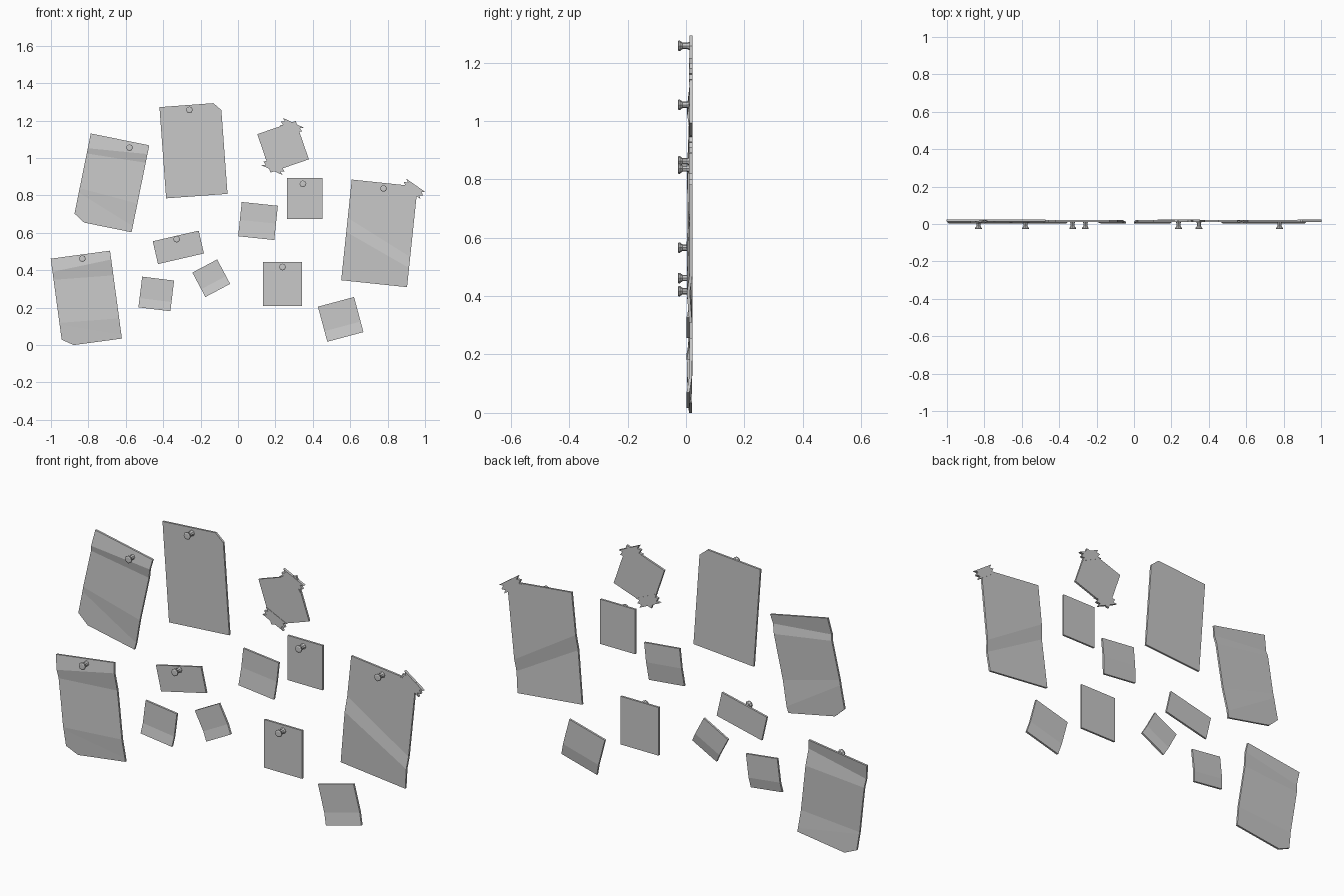
import bpy
import bmesh
from math import radians, cos, sin, tau
from mathutils import Vector

cube = bpy.data.objects.get("Cube")
if cube:
    bpy.data.objects.remove(cube, do_unlink=True)

SHADE = 0.58
grey = bpy.data.materials.new("light_grey")
grey.use_nodes = True
grey.diffuse_color = (SHADE, SHADE, SHADE, 1)
grey.node_tree.nodes["Principled BSDF"].inputs["Base Color"].default_value = (SHADE, SHADE, SHADE, 1)

THICK = 0.01
BACK = 0.012      # front surface of a sheet lying flat


def finish(bm, name, x, z, angle=0):
    """Turn a bmesh into a placed object, rotated in the plane of the wall."""
    bmesh.ops.recalc_face_normals(bm, faces=bm.faces)
    mesh = bpy.data.meshes.new(name)
    bm.to_mesh(mesh)
    bm.free()
    mesh.materials.append(grey)
    obj = bpy.data.objects.new(name, mesh)
    obj.location = (x, 0, z)
    obj.rotation_euler.y = -radians(angle)
    bpy.context.collection.objects.link(obj)
    return obj


def thicken(bm, depth):
    """Extrude an open surface backwards into a solid slab."""
    grown = bmesh.ops.extrude_face_region(bm, geom=list(bm.faces), use_keep_orig=True)
    verts = [g for g in grown["geom"] if isinstance(g, bmesh.types.BMVert)]
    bmesh.ops.translate(bm, verts=verts, vec=(0, depth, 0))


def sheet(name, x, z, width, height, angle, folds=(), ends=(BACK, BACK), clip=None):
    """Paper sheet; each fold is (left drop, right drop, left y, right y)."""
    bm = bmesh.new()
    rows = [(0, 0, ends[0], ends[0]), *folds, (1, 1, ends[1], ends[1])]
    previous = None
    for left, right, y_left, y_right in rows:
        row = (bm.verts.new((-width / 2, y_left, height * (0.5 - left))),
               bm.verts.new((width / 2, y_right, height * (0.5 - right))))
        if previous:
            bm.faces.new((previous[0], previous[1], row[1], row[0]))
        previous = row
    # Snip one corner: side signs, then the cut lengths along each edge
    if clip:
        side, end, cut_x, cut_z = clip
        point = Vector((side * (width / 2 - cut_x), 0, end * height / 2))
        normal = Vector((side * cut_z, 0, end * cut_x))
        bmesh.ops.bisect_plane(bm, geom=bm.verts[:] + bm.edges[:] + bm.faces[:],
                               plane_co=point, plane_no=normal, clear_outer=True)
    thicken(bm, THICK)
    return finish(bm, name, x, z, angle)


def tape(name, x, z, angle, length=0.125, width=0.045, teeth=2):
    """Tape strip with serrated ends."""
    bm = bmesh.new()
    outline = []
    for side in (1, -1):
        for i in range(2 * teeth + 1):
            reach = length / 2 - (0.018 if i % 2 else 0)
            across = width * (0.5 - i / (2 * teeth))
            outline.append(bm.verts.new((side * reach, BACK - 0.002, side * across)))
    bm.faces.new(outline)
    thicken(bm, THICK + 0.003)
    return finish(bm, name, x, z, angle)


def push_pin(name, x, z, sides=8):
    """Spool-shaped pin, lofted from rings along y."""
    bm = bmesh.new()
    profile = ((-0.028, 0.012), (-0.026, 0.018), (-0.021, 0.018),
               (-0.012, 0.011), (0.004, 0.011), (0.013, 0.015))
    rings = []
    for y, radius in profile:
        rings.append([bm.verts.new((radius * cos(tau * i / sides), y, radius * sin(tau * i / sides)))
                      for i in range(sides)])
    for near, far in zip(rings, rings[1:]):
        for i in range(sides):
            j = (i + 1) % sides
            bm.faces.new((near[i], near[j], far[j], far[i]))
    bm.faces.new(rings[0])
    bm.faces.new(rings[-1])
    return finish(bm, name, x, z)


# Large creased sheets
sheet("upper_right_creased_sheet", -0.678, 0.867, 0.319, 0.474, -11.5,
      folds=((0.17, 0.10, 0.004, 0.004), (0.23, 0.20, 0.011, 0.011),
             (0.63, 0.67, 0.004, 0.004), (0.68, 0.93, 0.005, 0.011)),
      ends=(0.013, 0.006), clip=(-1, -1, 0.06, 0.037))
sheet("lower_right_creased_sheet", -0.811, 0.248, 0.32, 0.474, 7.7,
      folds=((0.15, 0.10, 0.004, 0.004), (0.24, 0.28, 0.012, 0.012),
             (0.43, 0.45, 0.009, 0.009), (0.73, 0.77, 0.003, 0.003),
             (0.75, 0.96, 0.004, 0.009)),
      ends=(0.013, 0.010), clip=(-1, -1, 0.06, 0.037))
sheet("left_creased_sheet", 0.756, 0.597, 0.354, 0.541, -6,
      folds=((0.38, 0.70, 0.012, 0.012), (0.52, 0.81, 0.003, 0.003)), ends=(BACK, 0.011))

# Large flat sheet with a snipped corner, and a taped square note
sheet("top_flat_sheet", -0.238, 1.04, 0.329, 0.489, 4.2, clip=(1, 1, 0.04, 0.04))
sheet("taped_note", 0.241, 1.06, 0.217, 0.217, 19)

# Small pinned notes lie flat
sheet("pinned_note_upper", 0.357, 0.783, 0.19, 0.22, 0)
sheet("pinned_note_lower", 0.238, 0.326, 0.207, 0.237, 0)
sheet("pinned_note_wide", -0.319, 0.522, 0.252, 0.125, 13)

# Small sticky notes curl forward at the bottom
for name, x, z, width, height, angle, bend in (
        ("sticky_note_middle", 0.107, 0.663, 0.194, 0.184, -6, 0.52),
        ("sticky_note_right", -0.437, 0.273, 0.172, 0.165, -7, 0.7),
        ("sticky_note_tilted", -0.143, 0.357, 0.15, 0.148, 28, 0.68),
        ("sticky_note_bottom", 0.549, 0.137, 0.2, 0.194, 15, 0.7)):
    sheet(name, x, z, width, height, angle,
          folds=((bend, bend, BACK - 0.001, BACK - 0.001),), ends=(BACK, 0.002))

# Tape strips across the corners
tape("tape_note_top", 0.286, 1.168, -25)
tape("tape_note_bottom", 0.192, 0.955, -25)
tape("tape_left_sheet", 0.938, 0.835, -35)

# Push pins
for name, x, z in (("upper_right_pin", -0.58, 1.055), ("lower_right_pin", -0.832, 0.462),
                   ("top_sheet_pin", -0.26, 1.257), ("left_sheet_pin", 0.778, 0.837),
                   ("upper_note_pin", 0.347, 0.862), ("lower_note_pin", 0.238, 0.417),
                   ("wide_note_pin", -0.328, 0.566)):
    push_pin(name, x, z)
